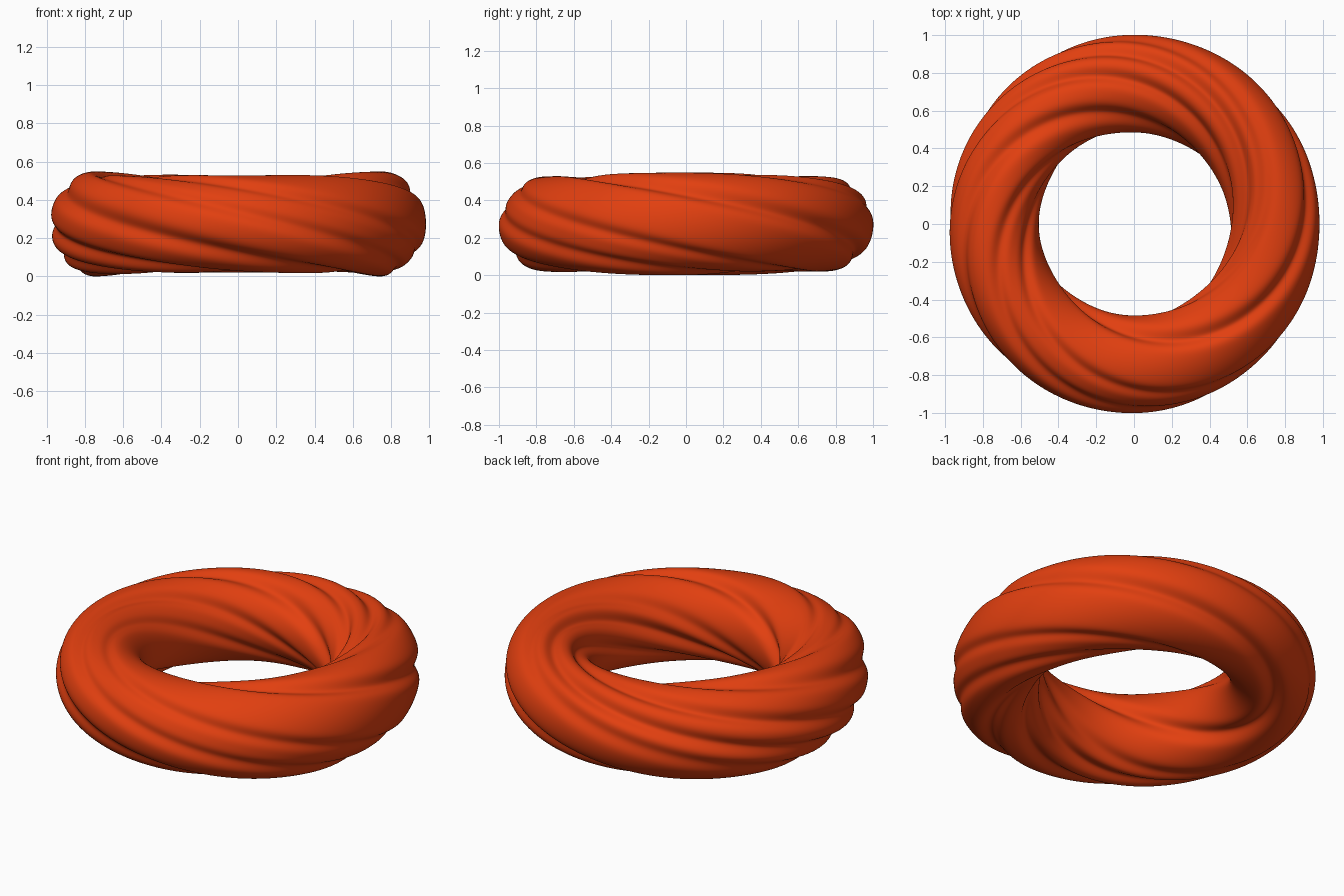
import bpy, bmesh
from math import sin, cos, pi, radians, exp

cube = bpy.data.objects.get("Cube")
if cube:
    bpy.data.objects.remove(cube, do_unlink=True)

RING_RADIUS = 0.743
RING_STEPS, SECTION_STEPS = 240, 180
TALL = 1.06

# Grooves of the twisted section: angle, depth, width (degrees)
GROOVES = [(44, 0.036, 11), (110, 0.018, 10), (139, 0.034, 10),
           (177, 0.032, 10), (231, 0.033, 12), (285, 0.022, 9),
           (305, 0.014, 18), (324, 0.02, 9)]


def section_radius(u):
    """Radius of the lobed, slightly oval cross-section at angle u."""
    r = 0.249 - 0.010 * cos(2 * u)
    for angle, depth, width in GROOVES:
        d = (u - radians(angle) + pi) % (2 * pi) - pi
        r -= depth * exp(-(d / radians(width)) ** 2)
    return r


# Ring swept once around, with the section making one full turn
bm = bmesh.new()
rings = []
for i in range(RING_STEPS):
    theta = 2 * pi * i / RING_STEPS
    ring = []
    for j in range(SECTION_STEPS):
        u = 2 * pi * j / SECTION_STEPS
        phi = u - theta
        r = section_radius(u)
        reach = RING_RADIUS + r * cos(phi)
        ring.append(bm.verts.new((reach * cos(theta), reach * sin(theta), TALL * r * sin(phi))))
    rings.append(ring)

for i in range(RING_STEPS):
    a, b = rings[i], rings[(i + 1) % RING_STEPS]
    for j in range(SECTION_STEPS):
        k = (j + 1) % SECTION_STEPS
        bm.faces.new((a[j], b[j], b[k], a[k])).smooth = True

# Rest the ring on the ground
low = min(v.co.z for v in bm.verts)
bmesh.ops.translate(bm, verts=bm.verts, vec=(0, 0, -low))
bmesh.ops.recalc_face_normals(bm, faces=bm.faces)

mesh = bpy.data.meshes.new("twisted_ring")
bm.to_mesh(mesh)
bm.free()
ring_object = bpy.data.objects.new("twisted_ring", mesh)
bpy.context.collection.objects.link(ring_object)

# Single orange red colour
color = (0.76, 0.05, 0.005, 1)
mat = bpy.data.materials.new("orange_red")
mat.use_nodes = True
mat.diffuse_color = color
mat.node_tree.nodes["Principled BSDF"].inputs["Base Color"].default_value = color
mesh.materials.append(mat)
